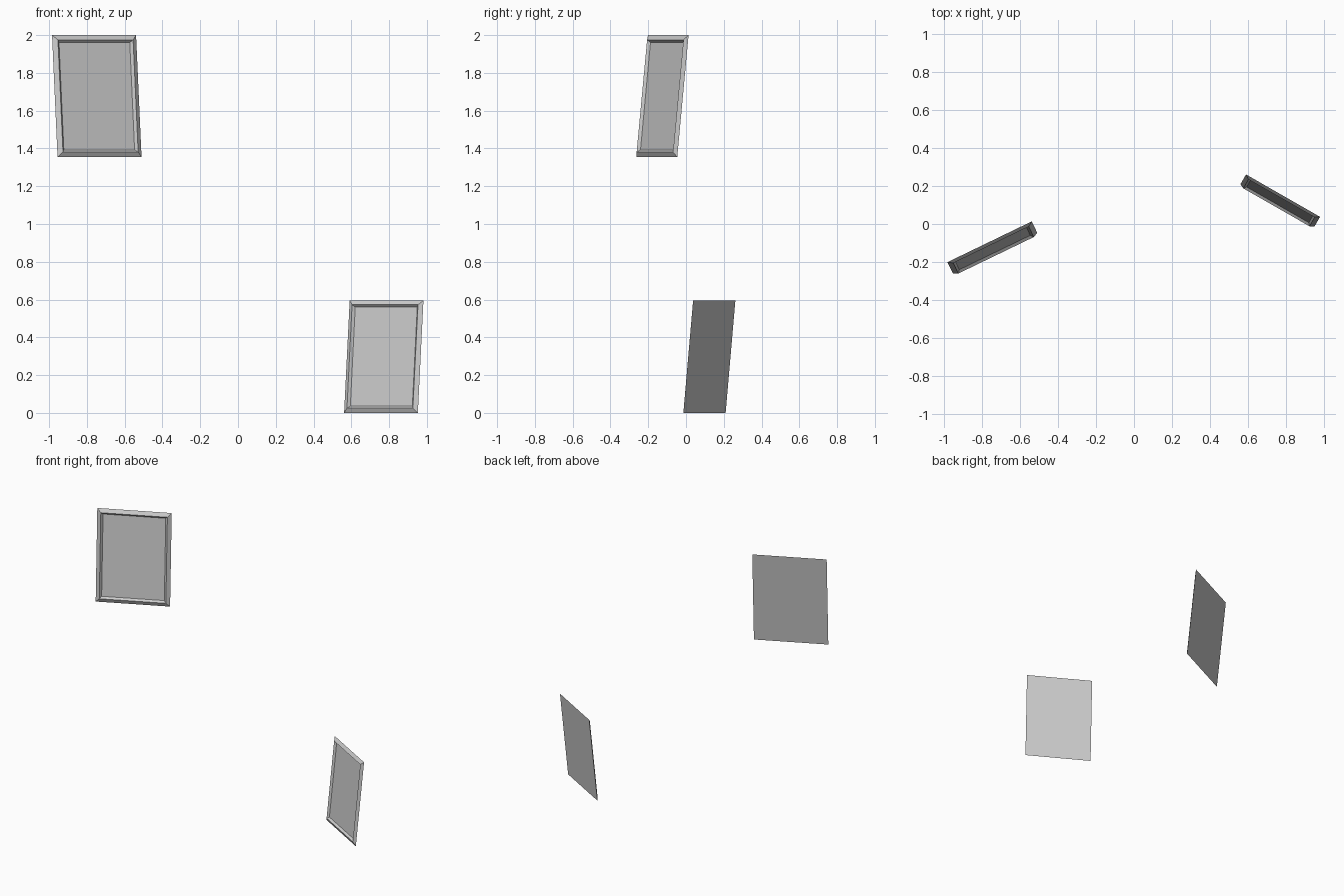
import bpy, bmesh
from math import radians
from mathutils import Matrix

if "Cube" in bpy.data.objects:
    bpy.data.objects.remove(bpy.data.objects["Cube"])


def add_object(name, bm, matrix):
    mesh = bpy.data.meshes.new(name)
    bm.to_mesh(mesh)
    bm.free()
    obj = bpy.data.objects.new(name, mesh)
    obj.matrix_world = matrix
    bpy.context.collection.objects.link(obj)
    return obj


def rect_loop(bm, width, height, inset, depth):
    """Rectangle in the local xz plane; depth goes towards the front (-y)."""
    x0, x1 = -width / 2 + inset, width / 2 - inset
    z0, z1 = inset, height - inset
    return [bm.verts.new((x, -depth, z))
            for x, z in ((x0, z0), (x1, z0), (x1, z1), (x0, z1))]


def picture(side, location, width, height, yaw, lean, scale):
    matrix = (Matrix.Translation(location)
              @ Matrix.Rotation(radians(yaw), 4, 'Z')
              @ Matrix.Rotation(radians(-lean), 4, 'X'))
    # mitred moulding with a triangular section: outer edge, ridge, inner edge
    profile = [(0.0, 0.0), (0.026 * scale, 0.015 * scale), (0.039 * scale, 0.0)]
    bm = bmesh.new()
    loops = [rect_loop(bm, width, height, i, d) for i, d in profile]
    for k in range(3):
        a, b = loops[k], loops[(k + 1) % 3]
        for i in range(4):
            j = (i + 1) % 4
            bm.faces.new((a[i], a[j], b[j], b[i]))
    bmesh.ops.recalc_face_normals(bm, faces=bm.faces)
    add_object(side + "_picture_frame", bm, matrix)

    # flat panel level with the back of the moulding
    bm = bmesh.new()
    bm.faces.new(rect_loop(bm, width, height, profile[2][0], 0.0))
    add_object(side + "_picture_panel", bm, matrix)


# large upper picture and smaller lower picture
picture("upper", (-0.733, -0.154, 1.354), 0.494, 0.649, 25.8, 5.9, 1.0)
picture("lower", (0.757, 0.098, 0.0), 0.450, 0.598, -29.8, 5.7, 0.92)
